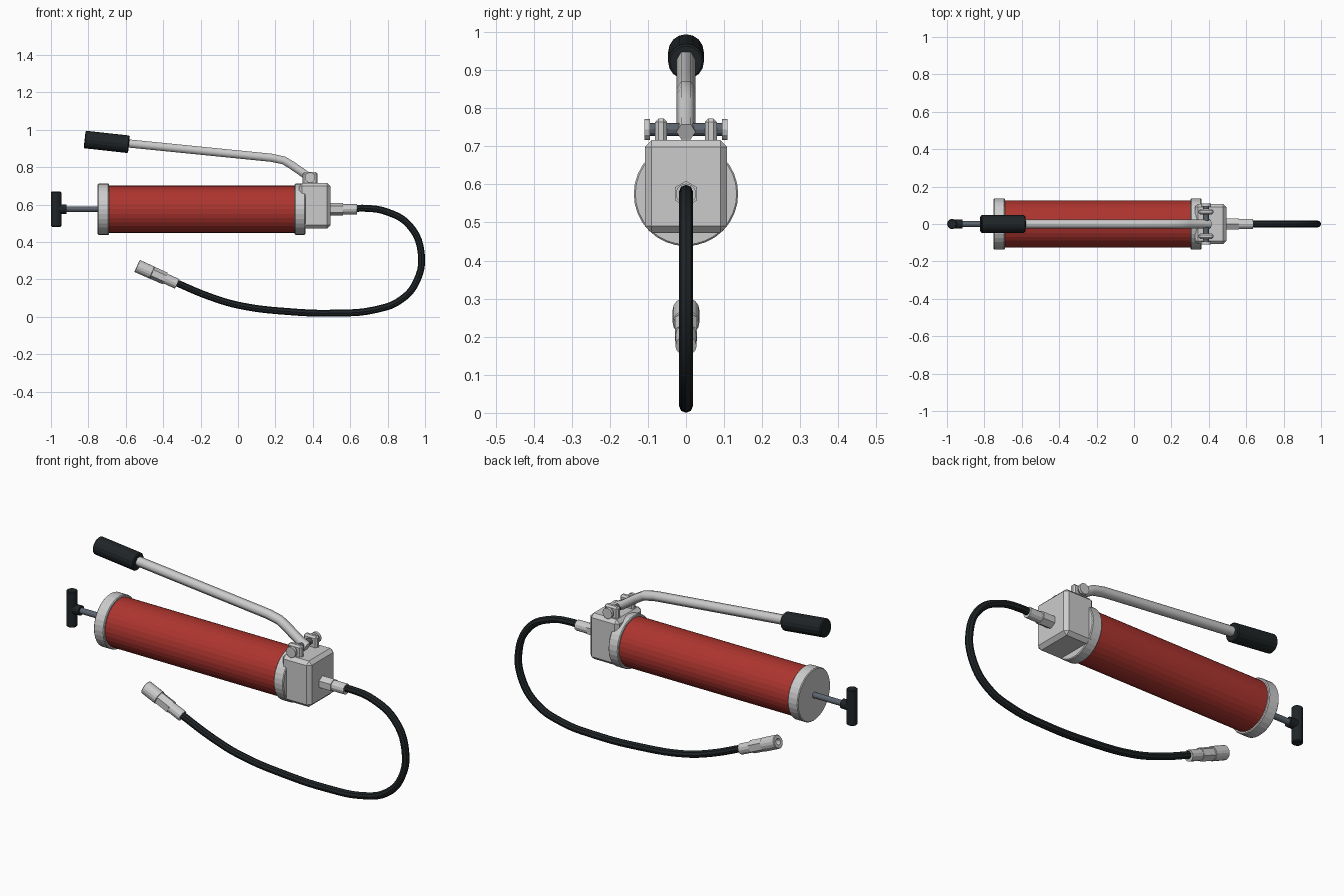
import bpy, math
from mathutils import Vector

if "Cube" in bpy.data.objects:
    bpy.data.objects.remove(bpy.data.objects["Cube"])


def material(name, rgb):
    m = bpy.data.materials.new(name)
    m.diffuse_color = (*rgb, 1)
    m.use_nodes = True
    m.node_tree.nodes["Principled BSDF"].inputs["Base Color"].default_value = m.diffuse_color
    return m


RED = material("red_paint", (0.42, 0.035, 0.028))
BLACK = material("black_rubber", (0.014, 0.018, 0.02))
STEEL = material("dark_steel", (0.11, 0.13, 0.16))
ZC = 0.575


def finish(ob, name, mat=None, bevel=0, smooth=False):
    ob.name = name
    if mat:
        ob.data.materials.append(mat)
    if bevel:
        b = ob.modifiers.new("bevel", 'BEVEL')
        b.width, b.segments, b.limit_method = bevel, 1, 'ANGLE'
    if smooth:
        bpy.context.view_layer.objects.active = ob
        ob.select_set(True)
        bpy.ops.object.shade_smooth_by_angle(angle=math.radians(40))
        ob.select_set(False)
    return ob


def rod(name, a, b, r, sides=16, mat=None, bevel=0, roll=0):
    """Cylinder or prism running from point a to point b."""
    a, b = Vector(a), Vector(b)
    d = b - a
    bpy.ops.mesh.primitive_cylinder_add(vertices=sides, radius=r, depth=d.length)
    ob = bpy.context.object
    ob.select_set(False)
    q = d.to_track_quat('Z', 'Y')
    for v in ob.data.vertices:
        co = v.co.copy()
        c, s = math.cos(roll), math.sin(roll)
        v.co = q @ Vector((co.x * c - co.y * s, co.x * s + co.y * c, co.z))
    ob.location = (a + b) / 2
    return finish(ob, name, mat, bevel)


def xrod(name, x0, x1, r, *args, **kw):
    return rod(name, (x0, 0, ZC), (x1, 0, ZC), r, *args, **kw)


def box(name, lo, hi, mat=None, bevel=0):
    bpy.ops.mesh.primitive_cube_add(size=1)
    ob = bpy.context.object
    ob.select_set(False)
    lo, hi = Vector(lo), Vector(hi)
    for v in ob.data.vertices:
        v.co = v.co * (hi - lo)
    ob.location = (lo + hi) / 2
    return finish(ob, name, mat, bevel)


def tube(name, pts, r, mat=None, kind='POLY', res=1, smooth=False):
    """Round tube along x,z points in the y = 0 plane."""
    cu = bpy.data.curves.new(name, 'CURVE')
    cu.dimensions = '3D'
    cu.bevel_depth, cu.bevel_resolution, cu.use_fill_caps = r, res, True
    cu.resolution_u = 5
    sp = cu.splines.new(kind)
    if kind == 'BEZIER':
        sp.bezier_points.add(len(pts) - 1)
        for p, (x, z) in zip(sp.bezier_points, pts):
            p.co = (x, 0, z)
            p.handle_left_type = p.handle_right_type = 'AUTO'
    else:
        sp.points.add(len(pts) - 1)
        for p, (x, z) in zip(sp.points, pts):
            p.co = (x, 0, z, 1)
    ob = bpy.data.objects.new(name, cu)
    bpy.context.collection.objects.link(ob)
    bpy.context.view_layer.objects.active = ob
    ob.select_set(True)
    bpy.ops.object.convert(target='MESH')
    ob = bpy.context.object
    ob.select_set(False)
    return finish(ob, name, mat, smooth=smooth)


# Barrel and end caps
xrod("barrel", -0.70, 0.31, 0.126, 32, RED)
xrod("rear_cap", -0.75, -0.69, 0.137, 32, bevel=0.004)
xrod("front_cap", 0.303, 0.36, 0.137, 32, bevel=0.004)

# Plunger rod and T handle
xrod("plunger_rod", -0.93, -0.74, 0.015, 12, STEEL)
xrod("plunger_hub", -0.975, -0.918, 0.025, 12, BLACK)
rod("plunger_handle", (-0.972, 0, 0.481), (-0.972, 0, 0.669), 0.0275, 12, BLACK, 0.004)

# Pump head, pivot ears and pin
box("pump_head", (0.325, -0.108, 0.473), (0.495, 0.108, 0.716), bevel=0.018)
for side, s in (("left", -1), ("right", 1)):
    y0, y1 = sorted((s * 0.05, s * 0.081))
    box(side + "_pivot_ear", (0.345, y0, 0.70), (0.425, y1, 0.773), bevel=0.009)
    rod(side + "_pin_head", (0.385, s * 0.094, 0.744), (0.385, s * 0.109, 0.744), 0.028, 12)
rod("pivot_pin", (0.385, -0.1, 0.744), (0.385, 0.1, 0.744), 0.017, 12, STEEL)

# Bent pump lever with grip
tube("lever", [(0.405, 0.738), (0.365, 0.757), (0.285, 0.812), (0.245, 0.836), (0.18, 0.85),
               (-0.02, 0.87), (-0.62, 0.93)], 0.025)
rod("lever_grip", (-0.82, 0, 0.948), (-0.583, 0, 0.922), 0.047, 16, BLACK, 0.005)

# Outlet fitting and hose
xrod("outlet_hex", 0.485, 0.562, 0.034, 6)
xrod("outlet_sleeve", 0.55, 0.635, 0.027, 12)
tube("hose", [(0.61, 0.578), (0.68, 0.58), (0.79, 0.563), (0.915, 0.49), (0.979, 0.345),
              (0.955, 0.19), (0.87, 0.09), (0.73, 0.037), (0.52, 0.0195), (0.28, 0.027),
              (0.01, 0.06), (-0.15, 0.107), (-0.34, 0.186)],
     0.0185, BLACK, 'BEZIER', 2, True)

# Coupler on the free hose end, with a bored tip
start, end = Vector((-0.325, 0, 0.176)), Vector((-0.54, 0, 0.272))


def along(t):
    return start.lerp(end, t)


rod("coupler_sleeve", along(0), along(0.35), 0.028, 12)
rod("coupler_hex", along(0.3), along(0.66), 0.034, 6)
tip = rod("coupler_tip", along(0.62), along(1), 0.035, 16, bevel=0.003)
bore = rod("bore_cutter", along(0.85), along(1.1), 0.016, 12)
bore.hide_render = True
bore.hide_set(True)
cut = tip.modifiers.new("bore", 'BOOLEAN')
cut.operation, cut.object = 'DIFFERENCE', bore
